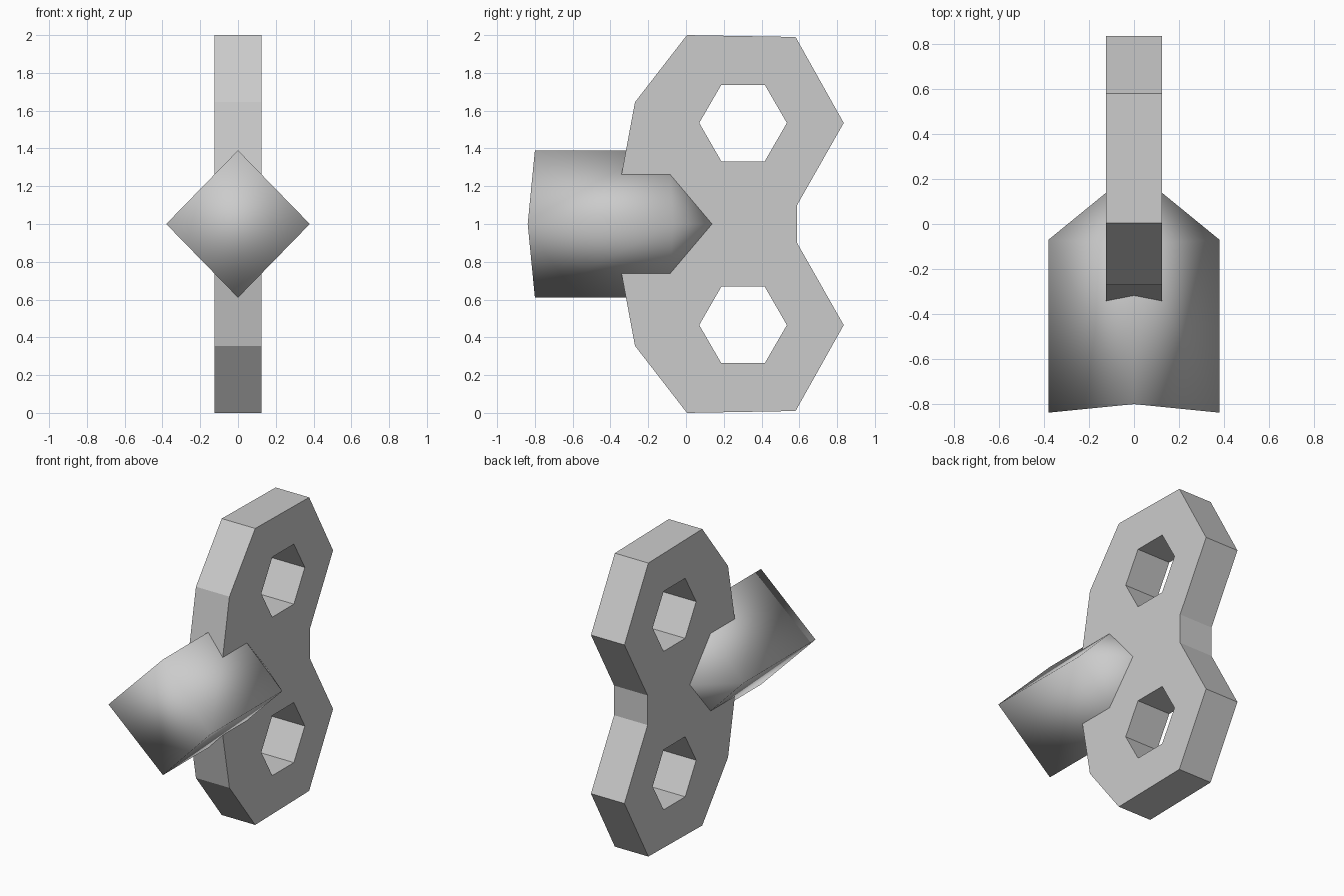
import bpy, bmesh
from mathutils import Vector

if "Cube" in bpy.data.objects:
    bpy.data.objects.remove(bpy.data.objects["Cube"], do_unlink=True)

grey = bpy.data.materials.new("plain_grey")
grey.use_nodes = True
colour = (0.6, 0.6, 0.6, 1)
grey.diffuse_color = colour
grey.node_tree.nodes["Principled BSDF"].inputs["Base Color"].default_value = colour


def make_object(name, bm, smooth):
    bmesh.ops.recalc_face_normals(bm, faces=bm.faces)
    for face in bm.faces:
        face.smooth = smooth
    mesh = bpy.data.meshes.new(name)
    bm.to_mesh(mesh)
    bm.free()
    mesh.materials.append(grey)
    obj = bpy.data.objects.new(name, mesh)
    bpy.context.collection.objects.link(obj)
    return obj


def mirrored(points):
    """Reflect (y, z) points about the middle height."""
    return [(y, 2 - z) for y, z in reversed(points)]


# Flat handle: figure-eight outline with two hexagonal finger holes
MID = 1.0
THICK = 0.25
upper = [(-0.342, 1.26), (-0.27, 1.645), (0.005, 2.0),
         (0.58, 1.99), (0.835, 1.535), (0.588, 1.1)]
hole = [(0.07, 1.535), (0.187, 1.737), (0.417, 1.737),
        (0.534, 1.535), (0.417, 1.332), (0.187, 1.332)]

bm = bmesh.new()
for loop in (upper + mirrored(upper), hole, mirrored(hole)):
    verts = [bm.verts.new((-THICK / 2, y, z)) for y, z in loop]
    for a, b in zip(verts, verts[1:] + verts[:1]):
        bm.edges.new((a, b))
bmesh.ops.triangle_fill(bm, use_beauty=True, edges=bm.edges[:])
result = bmesh.ops.extrude_face_region(bm, geom=bm.faces[:], use_keep_orig=True)
moved = [g for g in result["geom"] if isinstance(g, bmesh.types.BMVert)]
bmesh.ops.translate(bm, vec=Vector((THICK, 0, 0)), verts=moved)
make_object("key_handle", bm, False)

# Square shaft standing on its corner, creased front end and pointed back end
WIDE, TALL = 0.38, 0.39


def ring(bm, y_side, y_ridge):
    corners = [(WIDE, y_side, MID), (0, y_ridge, MID + TALL),
               (-WIDE, y_side, MID), (0, y_ridge, MID - TALL)]
    return [bm.verts.new(c) for c in corners]


bm = bmesh.new()
front = ring(bm, -0.838, -0.8)
back = ring(bm, -0.07, -0.09)
tip = bm.verts.new((0, 0.24, MID))
right, top, left, bottom = front
bm.faces.new((right, top, bottom))
bm.faces.new((left, bottom, top))
for i in range(4):
    j = (i + 1) % 4
    bm.faces.new((front[i], front[j], back[j], back[i]))
    bm.faces.new((back[i], back[j], tip))
make_object("key_shaft", bm, True)
